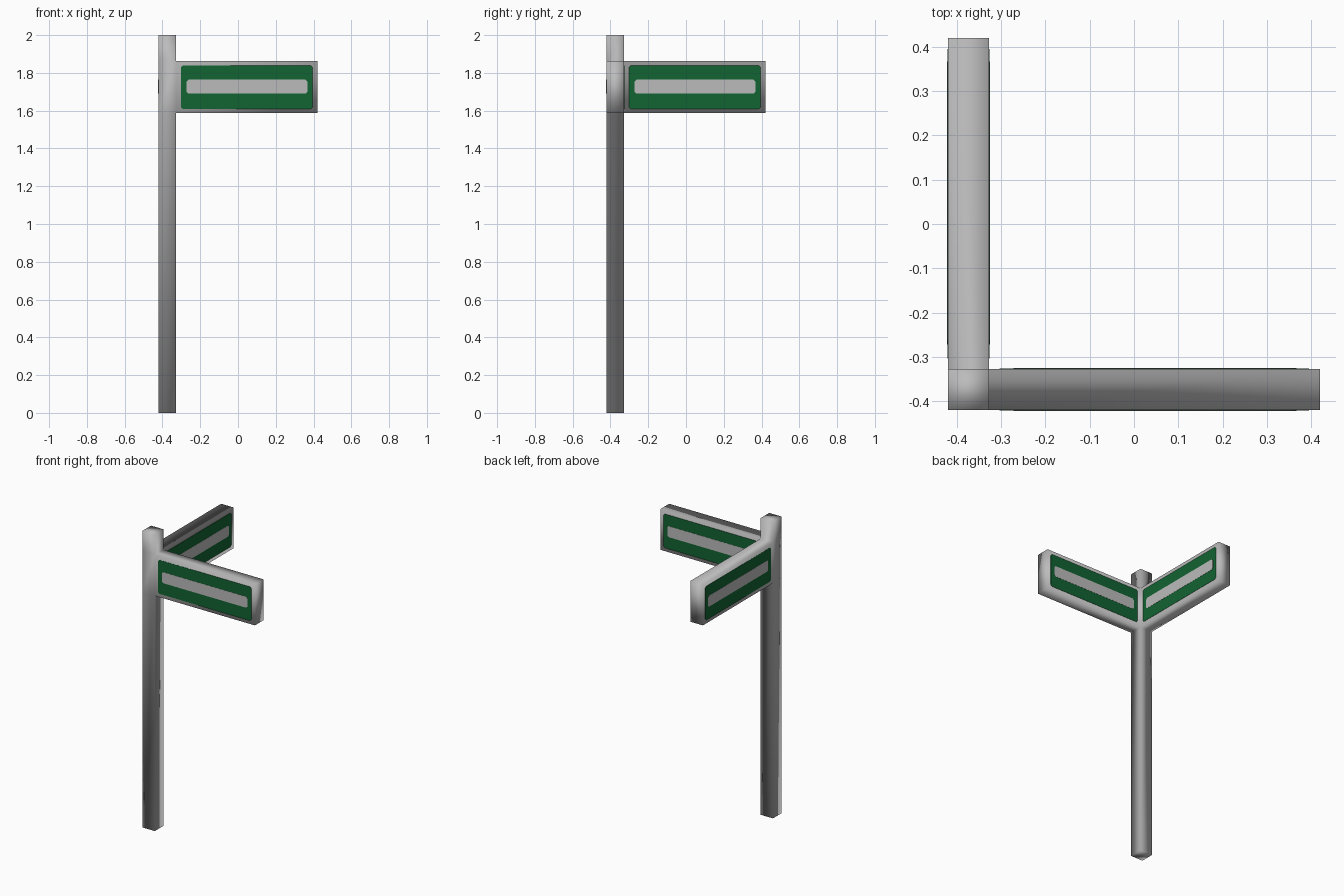
import bpy, bmesh
from mathutils import Vector

if "Cube" in bpy.data.objects:
    bpy.data.objects.remove(bpy.data.objects["Cube"])

LO, IN, HI = -0.42, -0.327, 0.42      # post outer side, post inner side, sign tip
Z0, Z1 = 1.587, 1.862                 # bottom and top of the signs


def material(name, rgb):
    m = bpy.data.materials.new(name)
    m.diffuse_color = (*rgb, 1)
    m.use_nodes = True
    m.node_tree.nodes["Principled BSDF"].inputs["Base Color"].default_value = m.diffuse_color
    return m


grey = material("light grey", (0.50, 0.50, 0.50))
green = material("sign green", (0.006, 0.125, 0.032))


def finish(bm, name, mat, smooth):
    bmesh.ops.recalc_face_normals(bm, faces=bm.faces)
    me = bpy.data.meshes.new(name)
    bm.to_mesh(me)
    bm.free()
    me.materials.append(mat)
    for p in me.polygons:
        p.use_smooth = smooth
    ob = bpy.data.objects.new(name, me)
    bpy.context.collection.objects.link(ob)


# Square post in three storeys, with both sign arms extruded from the middle one
bm = bmesh.new()
rings = [[bm.verts.new((x, y, z)) for x, y in ((LO, LO), (IN, LO), (IN, IN), (LO, IN))]
         for z in (0, Z0, Z1, 2)]
bm.faces.new(rings[0])
bm.faces.new(rings[-1])
arms = []
for level, (a, b) in enumerate(zip(rings, rings[1:])):
    for i in range(4):
        j = (i + 1) % 4
        f = bm.faces.new((a[i], a[j], b[j], b[i]))
        if level == 1 and i in (1, 2):    # +x side and +y side
            arms.append((f, Vector((1, 0, 0)) if i == 1 else Vector((0, 1, 0))))
for f, d in arms:
    out = bmesh.ops.extrude_discrete_faces(bm, faces=[f])["faces"][0]
    bmesh.ops.translate(bm, verts=out.verts, vec=d * (HI - IN))
finish(bm, "post_and_sign_arms", grey, True)


def plate(name, mat, u0, u1, z0, z1, cut, lift, along_x, outer):
    """Thin plate with clipped corners lying on one side of a sign arm."""
    outline = [(u0 + cut, z0), (u1 - cut, z0), (u1, z0 + cut), (u1, z1 - cut),
               (u1 - cut, z1), (u0 + cut, z1), (u0, z1 - cut), (u0, z0 + cut)]
    base, direction = (LO, -1) if outer else (IN, 1)
    bm = bmesh.new()
    loops = []
    for w in (base, base + direction * lift):
        loops.append([bm.verts.new((u, w, z) if along_x else (w, u, z)) for u, z in outline])
    bm.faces.new(loops[1])
    for i in range(8):
        j = (i + 1) % 8
        bm.faces.new((loops[0][i], loops[0][j], loops[1][j], loops[1][i]))
    bm.faces.new(loops[0])
    finish(bm, name, mat, False)


# Green panel and pale bar on both sides of both arms
for along_x, arm in ((True, "right_sign"), (False, "back_sign")):
    for outer, side in ((True, "outer"), (False, "inner")):
        plate(f"{arm}_{side}_panel", green, -0.303, 0.395, 1.61, 1.838, 0.01,
              0.0012, along_x, outer)
        plate(f"{arm}_{side}_bar", grey, -0.272, 0.367, 1.69, 1.764, 0.01,
              0.0024, along_x, outer)
